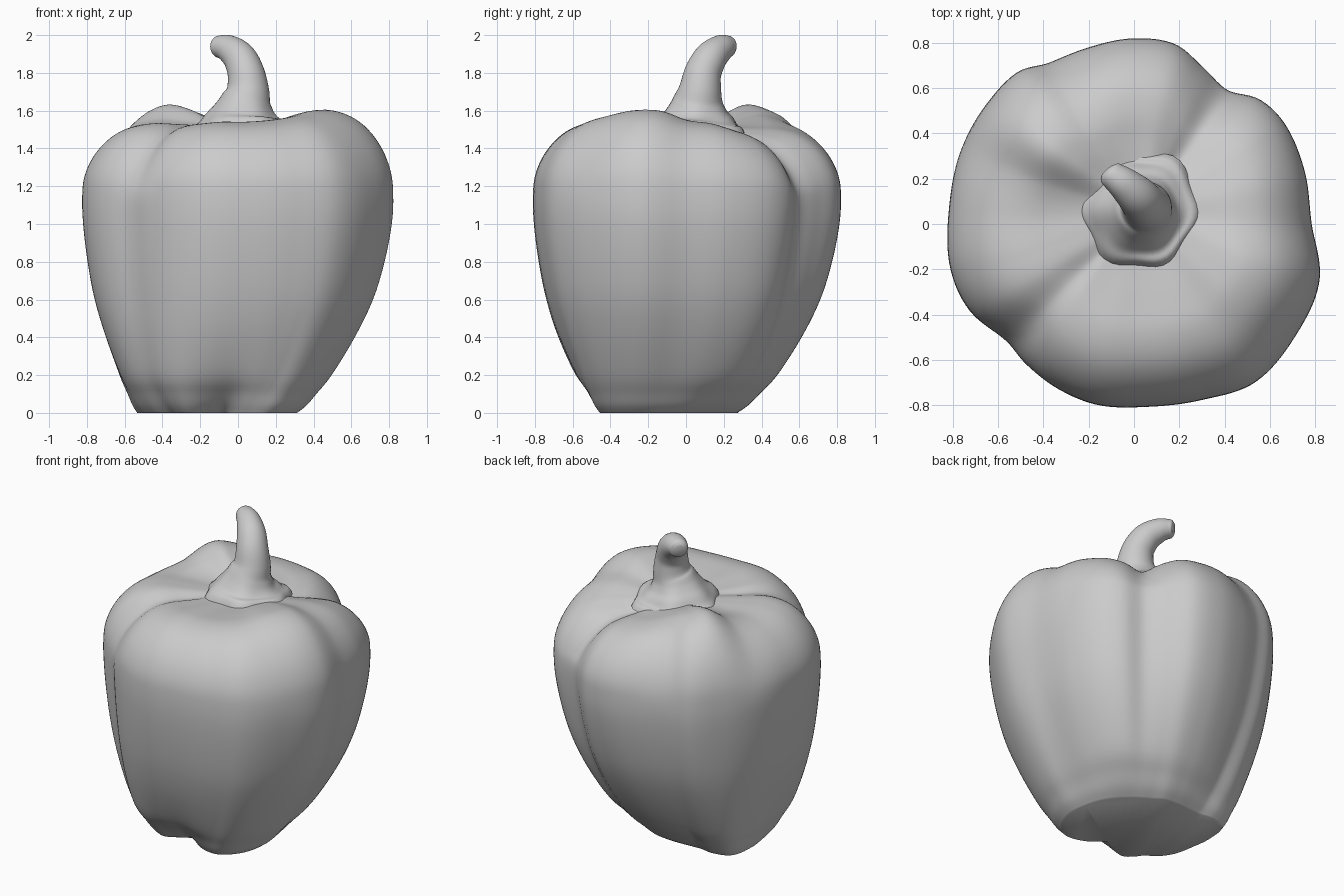
import bpy, bmesh, math
from mathutils import Vector

if "Cube" in bpy.data.objects:
    bpy.data.objects.remove(bpy.data.objects["Cube"])

# angle, widest radius, shoulder crest height, foot radius
LOBES = [
    (0, .785, 1.55, .40), (18, .79, 1.53, .38), (35, .80, 1.49, .36),
    (45, .78, 1.46, .35), (55, .72, 1.44, .35), (66, .755, 1.47, .35),
    (77, .815, 1.50, .37), (90, .82, 1.52, .37), (105, .805, 1.55, .38),
    (118, .805, 1.58, .41), (127, .845, 1.61, .47), (140, .84, 1.63, .52),
    (157, .83, 1.55, .47), (175, .82, 1.52, .42), (195, .835, 1.53, .40),
    (208, .82, 1.53, .38), (222, .765, 1.50, .35), (232, .78, 1.52, .36),
    (244, .80, 1.53, .36), (258, .815, 1.54, .29), (275, .81, 1.54, .25),
    (292, .835, 1.55, .36), (307, .88, 1.57, .44), (325, .868, 1.60, .45),
    (343, .857, 1.60, .43)]
# angle, half width, depth of the creases between lobes
GROOVES = [(55, 10, .10), (157, 11, .04), (226, 9, .08), (112, 9, .03), (318, 10, .02)]
# height and blend from foot outline to widest outline
LOWER = [(0, 0), (.04, .10), (.1, .20), (.2, .36), (.4, .60), (.6, .79), (.8, .91),
         (1, .985), (1.15, 1)]
# radius factor and height fraction up to the crest
SHOULDER = [(.985, .28), (.93, .55), (.84, .78), (.73, .93), (.59, 1)]


def catmull(a, b, c, d, t):
    return b + (c - a) * (t / 2) + (a * 2 - b * 5 + c * 4 - d) * (t * t / 2) \
        + (b * 3 - a - c * 3 + d) * (t ** 3 / 2)


def resample(pts, n):
    out = []
    for i in range(len(pts) - 1):
        a, d = pts[max(i - 1, 0)], pts[min(i + 2, len(pts) - 1)]
        out += [catmull(a, pts[i], pts[i + 1], d, k / n) for k in range(n)]
    return out + [pts[-1]]


def lobe(deg):
    n = len(LOBES)
    for i in range(n):
        a0, a1 = LOBES[i][0], LOBES[(i + 1) % n][0] + (360 if i == n - 1 else 0)
        if a0 <= deg < a1:
            rows = [Vector(LOBES[(i + k) % n][1:]) for k in (-1, 0, 1, 2)]
            return catmull(*rows, (deg - a0) / (a1 - a0))


def groove(deg):
    return sum(d * math.exp(-(((deg - a + 180) % 360 - 180) / w) ** 2) for a, w, d in GROOVES)


def skin(name, rings):
    bm = bmesh.new()
    vs = [[bm.verts.new(p) for p in ring] for ring in rings]
    n = len(vs[0])
    for lo, hi in zip(vs, vs[1:]):
        for j in range(n):
            bm.faces.new((lo[j], lo[(j + 1) % n], hi[(j + 1) % n], hi[j]))
    bm.faces.new(vs[0][::-1])
    bm.faces.new(vs[-1])
    bmesh.ops.recalc_face_normals(bm, faces=bm.faces)
    me = bpy.data.meshes.new(name)
    bm.to_mesh(me)
    bm.free()
    ob = bpy.data.objects.new(name, me)
    bpy.context.collection.objects.link(ob)
    bpy.ops.object.select_all(action='DESELECT')
    ob.select_set(True)
    bpy.context.view_layer.objects.active = ob
    bpy.ops.object.shade_smooth_by_angle(angle=math.radians(50))
    return ob


# Pepper body: one meridian per angle, from the flat foot to the stem hollow
foot, hollow = Vector((-.1, -.1, 0)), Vector((.03, .05, 1.515))
meridians = []
for j in range(180):
    deg = j * 2
    r, crest, base = lobe(deg)
    g = groove(deg)
    u = Vector((math.cos(math.radians(deg)), math.sin(math.radians(deg)), 0))
    bulge = .06 * max(0, math.sin(math.radians(2 * deg))) ** 2
    pts = []
    for z, f in LOWER:
        # notches between the feet fade out with height
        b = base + (max(0, .41 - base) * .75 + bulge) * min(1, z / .25)
        p = (foot + u * b).lerp(u * r, f)
        pts.append(Vector((p.x, p.y, z)))
    for s, t in SHOULDER:
        p = u * (r * s * (1 - g * t))
        pts.append(Vector((p.x, p.y, 1.15 + (crest - 1.15) * t)))
    rim = pts[-1].copy()
    for k, h in ((.25, .2), (.5, .6), (.75, .92), (.97, 1)):
        p = rim.lerp(hollow, k)
        p.z = rim.z + (hollow.z - rim.z) * h
        pts.append(p)
    meridians.append(resample(pts, 4))
skin("pepper_body", list(zip(*meridians)))

# Stem: flared ridged foot, curving up to a blunt tip at the back left
STEM = [(.03, .055, 1.48, .27), (.03, .055, 1.525, .245), (.03, .058, 1.56, .205),
        (.034, .06, 1.60, .165), (.042, .065, 1.65, .135),
        (.052, .075, 1.71, .113), (.042, .09, 1.80, .098),
        (.008, .13, 1.88, .088), (-.045, .178, 1.925, .074), (-.085, .208, 1.937, .063),
        (-.108, .226, 1.935, .055), (-.118, .236, 1.933, .035)]
path = resample([Vector(p) for p in STEM], 4)
rings = []
for i, p in enumerate(path):
    c = p.xyz
    tan = (path[min(i + 1, len(path) - 1)].xyz - path[max(i - 1, 0)].xyz).normalized()
    side = Vector((0, 1, 0)).cross(tan).normalized()
    up = tan.cross(side)
    ridge = .06 * max(0, 1 - i / 18)
    ring = []
    for j in range(48):
        a = math.tau * j / 48
        rad = p.w * (1 + ridge * math.cos(6 * a + .4))
        ring.append(c + (side * math.cos(a) + up * math.sin(a)) * rad)
    rings.append(ring)
skin("stem", rings)
